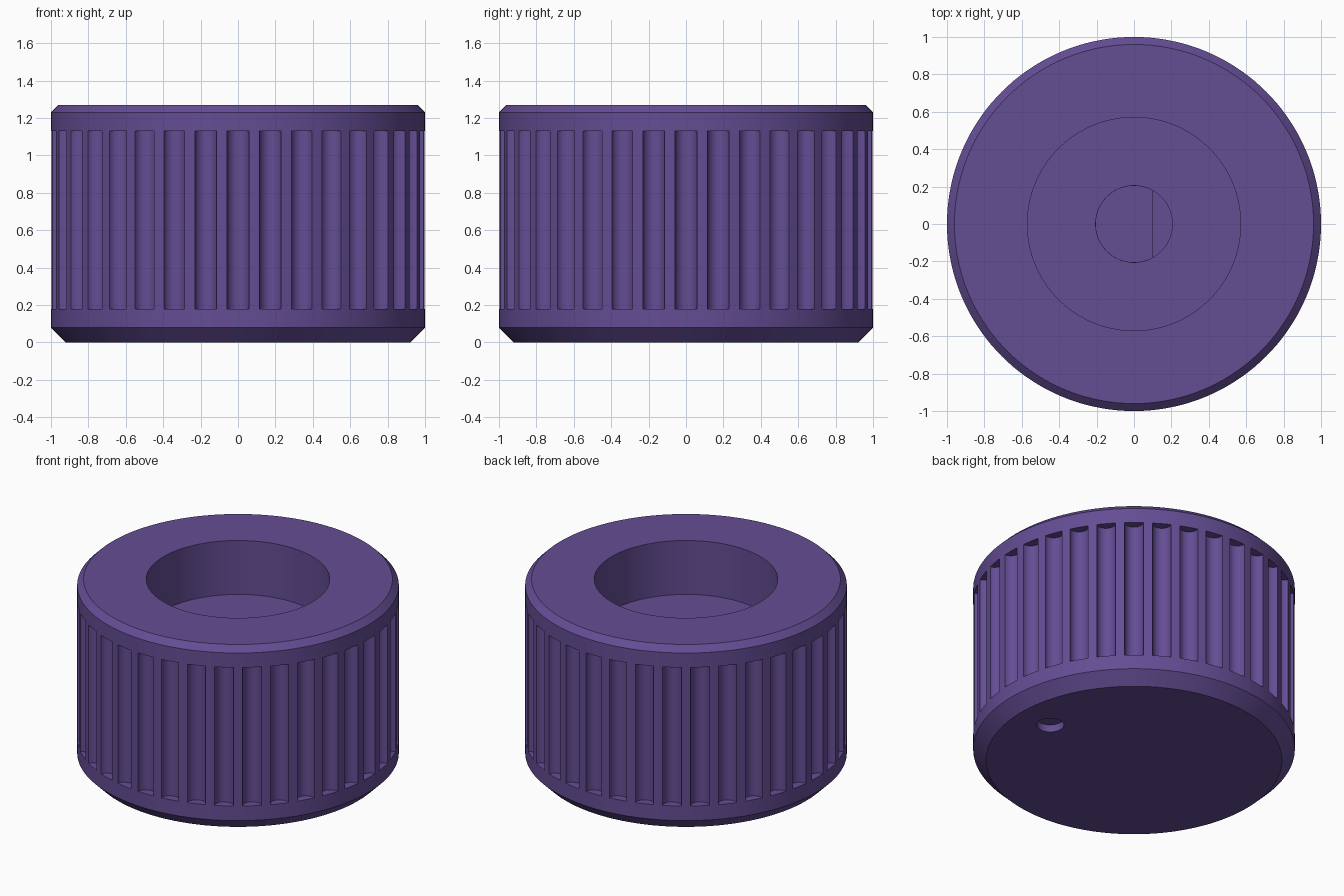
import bpy
import bmesh
import math

if "Cube" in bpy.data.objects:
    bpy.data.objects.remove(bpy.data.objects["Cube"])

GROOVES = 36


def new_object(name, bm):
    mesh = bpy.data.meshes.new(name)
    bmesh.ops.recalc_face_normals(bm, faces=bm.faces)
    bm.to_mesh(mesh)
    bm.free()
    obj = bpy.data.objects.new(name, mesh)
    bpy.context.collection.objects.link(obj)
    return obj


def circle(radius, count, cx=0.0, cy=0.0):
    steps = [2 * math.pi * i / count for i in range(count)]
    return [(cx + radius * math.cos(a), cy + radius * math.sin(a)) for a in steps]


def prism(bm, outline, z0, z1):
    """Add a closed vertical prism to the mesh."""
    low = [bm.verts.new((x, y, z0)) for x, y in outline]
    high = [bm.verts.new((x, y, z1)) for x, y in outline]
    bm.faces.new(low[::-1])
    bm.faces.new(high)
    for i in range(len(outline)):
        j = (i + 1) % len(outline)
        bm.faces.new((low[i], low[j], high[j], high[i]))


def lathe(profile, count):
    """Spin a radius/height profile and cap both ends."""
    bm = bmesh.new()
    rings = [[bm.verts.new((x, y, z)) for x, y in circle(r, count)] for r, z in profile]
    for a, b in zip(rings, rings[1:]):
        for i in range(count):
            j = (i + 1) % count
            bm.faces.new((a[i], a[j], b[j], b[i]))
    bm.faces.new(rings[0][::-1])
    bm.faces.new(rings[-1])
    return bm


# Knob body: chamfered outside, wide top recess, round shaft hole
profile = [(0.92, 0.0), (1.0, 0.08), (1.0, 1.23), (0.96, 1.27),
           (0.57, 1.27), (0.57, 0.90), (0.205, 0.90), (0.205, 0.60)]
knob = new_object("knob_body", lathe(profile, 144))

cut = bmesh.new()
# Grip grooves around the side
for x, y in circle(1.0, GROOVES):
    prism(cut, circle(0.059, 24, x, y), 0.18, 1.13)
# D-shaped lower part of the shaft hole
half = math.acos(0.10 / 0.2045)
d_outline = []
for i in range(65):
    a = half + (2 * math.pi - 2 * half) * i / 64
    d_outline.append((0.2045 * math.cos(a), 0.2045 * math.sin(a)))
prism(cut, d_outline, 0.20, 0.64)
# Shallow round dimple in the underside
prism(cut, circle(0.085, 40, 0.68, 0.0), -0.1, 0.05)
cutter = new_object("cutter", cut)
cutter.hide_render = True

# Apply the cuts
mod = knob.modifiers.new("cuts", "BOOLEAN")
mod.operation = "DIFFERENCE"
mod.solver = "EXACT"
mod.object = cutter
bpy.context.view_layer.objects.active = knob
knob.select_set(True)
bpy.ops.object.modifier_apply(modifier=mod.name)
bpy.data.objects.remove(cutter)

# Colour and smooth shading
purple = bpy.data.materials.new("purple")
purple.diffuse_color = (0.127, 0.074, 0.296, 1.0)
purple.use_nodes = True
purple.node_tree.nodes["Principled BSDF"].inputs["Base Color"].default_value = purple.diffuse_color
knob.data.materials.clear()
knob.data.materials.append(purple)
bpy.ops.object.shade_smooth_by_angle(angle=math.radians(30))
